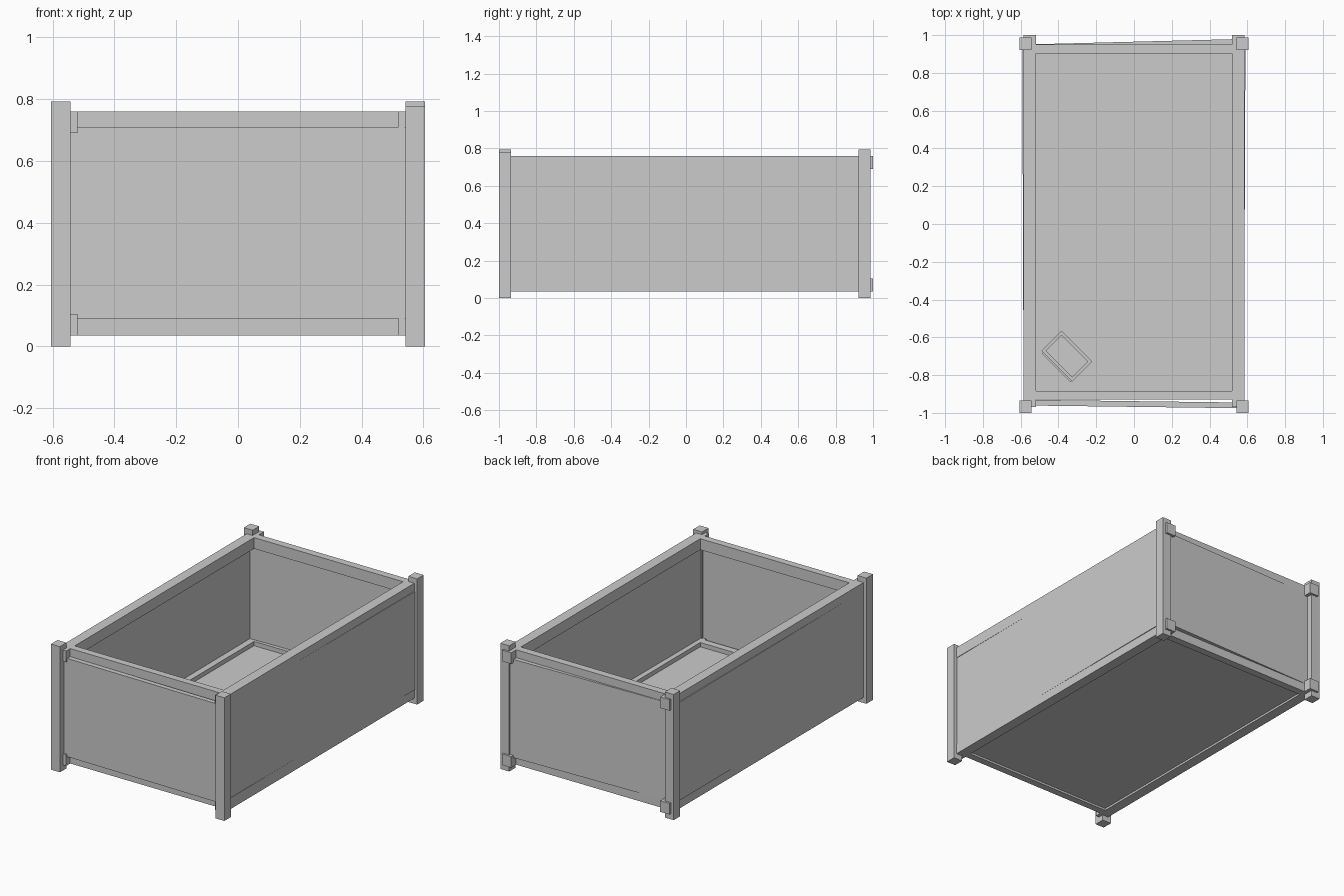
import bpy
from math import atan2, radians
from mathutils import Matrix

if "Cube" in bpy.data.objects:
    bpy.data.objects.remove(bpy.data.objects["Cube"])


def box(name, x, y, z, turn=0.0):
    """Box from (min, max) ranges, turned about its own vertical axis."""
    size = [r[1] - r[0] for r in (x, y, z)]
    mid = [(r[0] + r[1]) / 2 for r in (x, y, z)]
    bpy.ops.mesh.primitive_cube_add(size=1)
    ob = bpy.context.object
    ob.name = name
    ob.data.transform(Matrix.Diagonal((*size, 1)))
    ob.location = mid
    ob.rotation_euler.z = turn
    return ob


# Corner posts, the front right one slightly shorter
for end, y in (("front", (-1.0, -0.935)), ("back", (0.922, 0.987))):
    for side, s in (("left", -1), ("right", 1)):
        top = 0.777 if (end, side) == ("front", "right") else 0.793
        box(f"{end}_{side}_post", sorted((s * 0.543, s * 0.605)), y, (0, top))

# Upper and lower frame rails
for level, z in (("lower", (0.035, 0.105)), ("upper", (0.69, 0.76))):
    for side, s in (("left", -1), ("right", 1)):
        box(f"{level}_{side}_rail", sorted((s * 0.52, s * 0.585)), (-0.97, 1.0), z)
    box(f"{level}_front_rail", (-0.545, 0.545), (-0.93, -0.885), z)
    box(f"{level}_back_rail", (-0.545, 0.545), (0.903, 0.95), z)

# Wall panels, set slightly askew
wall = (0.09, 0.71)
box("front_panel", (-0.56, 0.56), (-0.968, -0.938), wall, atan2(-0.014, 1.1))
box("back_panel", (-0.56, 0.56), (0.935, 0.965), wall, atan2(0.028, 1.1))
box("right_panel", (0.555, 0.586), (-0.945, 0.945), wall, atan2(-0.008, 1.9))
box("left_panel", (-0.588, -0.558), (-0.945, 0.945), wall, atan2(0.007, 1.9))

# Floor board
box("floor_board", (-0.54, 0.54), (-0.92, 0.93), (0.048, 0.078))

# Small box lying inside, with a shifted base and a raised lid
box("small_box_base", (-0.473, -0.257), (-0.782, -0.648), (0.078, 0.12), radians(-45))
box("small_box_body", (-0.47, -0.24), (-0.775, -0.625), (0.12, 0.14), radians(-45))
box("small_box_lid", (-0.455, -0.255), (-0.76, -0.64), (0.14, 0.155), radians(-45))
